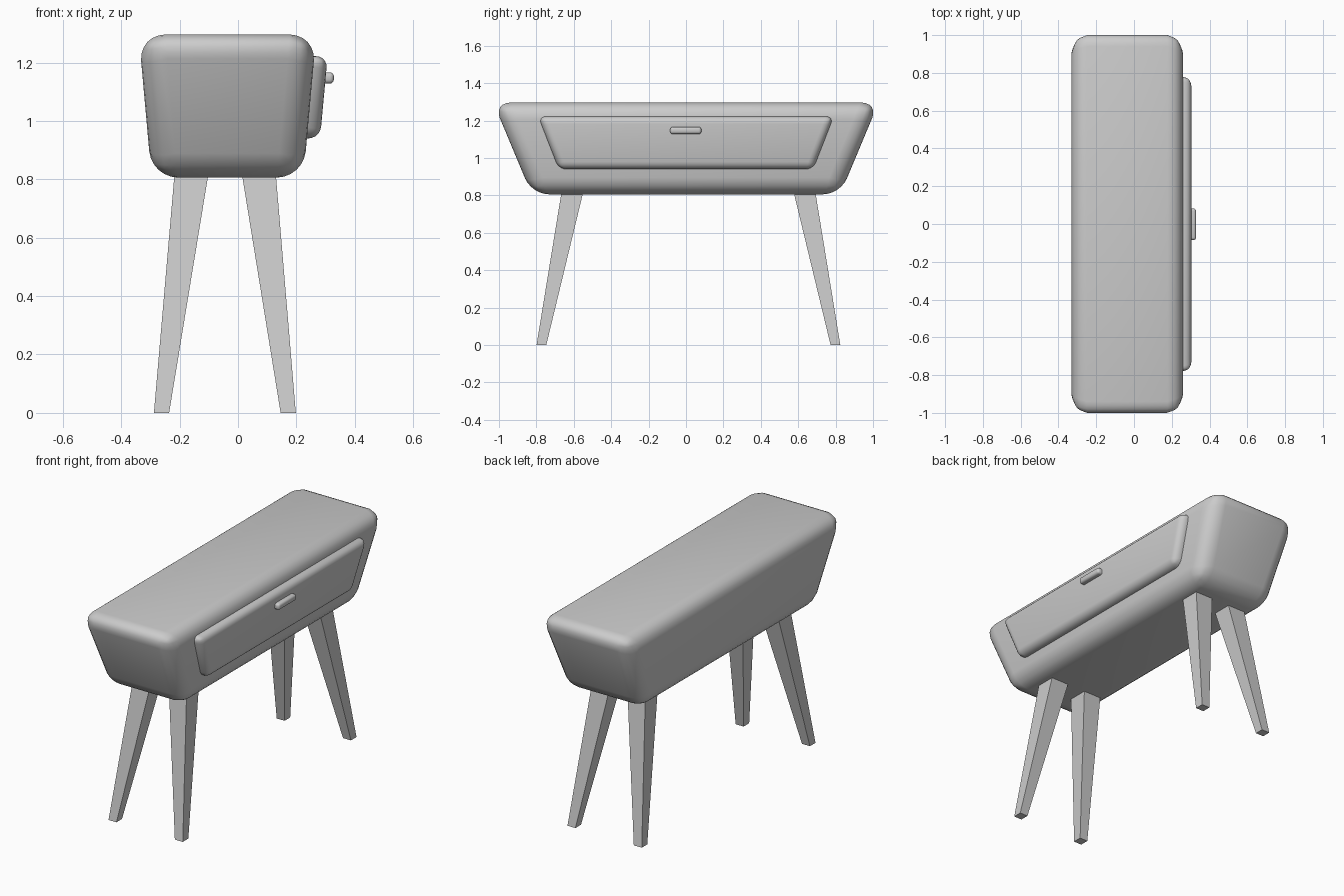
import bpy, bmesh, math

if "Cube" in bpy.data.objects:
    bpy.data.objects.remove(bpy.data.objects["Cube"])


def frustum(name, low, high, bevel=0.0, segments=5):
    """Block between two level rectangles, each (x0, x1, y0, y1, z)."""
    bm = bmesh.new()
    rings = []
    for x0, x1, y0, y1, z in (low, high):
        rings.append([bm.verts.new((x, y, z))
                      for x, y in ((x0, y0), (x1, y0), (x1, y1), (x0, y1))])
    a, b = rings
    bm.faces.new(a[::-1])
    bm.faces.new(b)
    for i in range(4):
        j = (i + 1) % 4
        bm.faces.new((a[i], a[j], b[j], b[i]))
    if bevel:
        bmesh.ops.bevel(bm, geom=bm.edges[:], offset=bevel, offset_type='OFFSET',
                        segments=segments, profile=0.5, affect='EDGES')
    bmesh.ops.recalc_face_normals(bm, faces=bm.faces[:])
    mesh = bpy.data.meshes.new(name)
    bm.to_mesh(mesh)
    bm.free()
    obj = bpy.data.objects.new(name, mesh)
    bpy.context.collection.objects.link(obj)
    if bevel:
        bpy.ops.object.select_all(action='DESELECT')
        bpy.context.view_layer.objects.active = obj
        obj.select_set(True)
        bpy.ops.object.shade_smooth_by_angle(angle=math.radians(35))
    return obj


def rect(cx, cy, half, z):
    return (cx - half, cx + half, cy - half, cy + half, z)


# Rounded cabinet body, wider towards the top
frustum("cabinet_body", (-0.296, 0.224, -0.825, 0.825, 0.806),
        (-0.340, 0.268, -1.03, 1.03, 1.296), bevel=0.09, segments=6)

# Drawer front, parallel to the leaning side of the body
frustum("drawer_front", (0.18, 0.281, -0.68, 0.68, 0.94),
        (0.18, 0.307, -0.79, 0.79, 1.222), bevel=0.04)

# Drawer handle
frustum("drawer_handle", (0.26, 0.328, -0.085, 0.082, 1.128),
        (0.26, 0.329, -0.085, 0.082, 1.166), bevel=0.014, segments=4)

# Four splayed, tapered legs
for sx, side in ((-1, "left"), (1, "right")):
    for sy, end in ((-1, "front"), (1, "back")):
        frustum(f"{end}_{side}_leg",
                rect(-0.045 + sx * 0.217, 0.013 + sy * 0.786, 0.026, 0.0),
                rect(-0.044 + sx * 0.114, 0.013 + sy * 0.618, 0.0585, 0.83))
